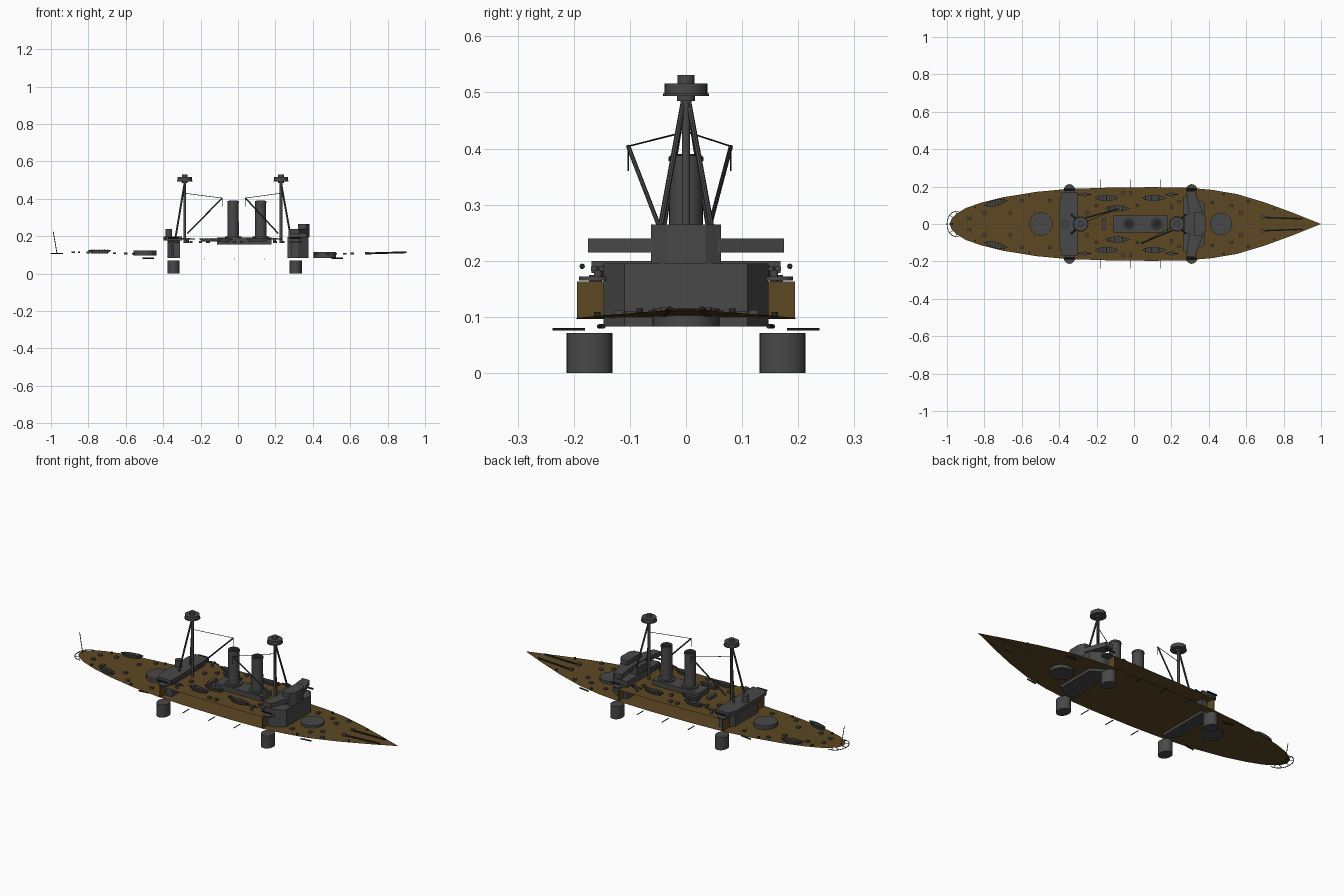
import bpy, bmesh, math
from mathutils import Vector

if "Cube" in bpy.data.objects:
    bpy.data.objects.remove(bpy.data.objects["Cube"], do_unlink=True)


def material(name, rgb):
    m = bpy.data.materials.new(name)
    m.use_nodes = True
    m.diffuse_color = (*rgb, 1)
    m.node_tree.nodes["Principled BSDF"].inputs["Base Color"].default_value = (*rgb, 1)
    return m


GREY = material("dark grey paint", (0.065, 0.065, 0.065))
WOOD = material("deck brown", (0.11, 0.064, 0.016))
BLACK = material("black fittings", (0.02, 0.02, 0.02))


def finish(name, bm, mat, smooth=False):
    me = bpy.data.meshes.new(name)
    bm.to_mesh(me)
    bm.free()
    me.materials.append(mat)
    ob = bpy.data.objects.new(name, me)
    bpy.context.collection.objects.link(ob)
    if smooth:
        bpy.context.view_layer.objects.active = ob
        ob.select_set(True)
        bpy.ops.object.shade_smooth_by_angle(angle=math.radians(40))
        ob.select_set(False)
    return ob


def prism(name, outline, z0, z1, mat=GREY, base=1.0, smooth=False):
    """Closed solid over a plan outline; base scales the lower ring."""
    bm = bmesh.new()
    n = len(outline)
    c = sum((Vector(p) for p in outline), Vector((0, 0))) / n
    lo = [bm.verts.new((*(c + (Vector(p) - c) * base), z0)) for p in outline]
    hi = [bm.verts.new((*p, z1)) for p in outline]
    bm.faces.new(lo[::-1])
    bm.faces.new(hi)
    for i in range(n):
        j = (i + 1) % n
        bm.faces.new((lo[i], lo[j], hi[j], hi[i]))
    bmesh.ops.recalc_face_normals(bm, faces=bm.faces)
    return finish(name, bm, mat, smooth)


def box(name, x0, x1, y0, y1, z0, z1, mat=GREY):
    return prism(name, [(x0, y0), (x1, y0), (x1, y1), (x0, y1)], z0, z1, mat)


def drum(name, x, y, z0, z1, rx, ry=None, base=1.0, mat=GREY, n=28):
    ry = ry or rx
    ring = [(x + rx * math.cos(math.tau * i / n), y + ry * math.sin(math.tau * i / n)) for i in range(n)]
    return prism(name, ring, z0, z1, mat, base, True)


def rod(name, p, q, r, mat=GREY, n=8):
    p, q = Vector(p), Vector(q)
    bm = bmesh.new()
    bmesh.ops.create_cone(bm, cap_ends=True, segments=n, radius1=r, radius2=r, depth=(q - p).length)
    rot = (q - p).to_track_quat("Z", "Y").to_matrix()
    for v in bm.verts:
        v.co = rot @ v.co + (p + q) / 2
    return finish(name, bm, mat, True)


# Plan profile: station and half width
PLAN = [(-0.985, 0), (-0.975, 0.03), (-0.95, 0.055), (-0.9, 0.085), (-0.82, 0.113), (-0.7, 0.143),
        (-0.52, 0.172), (-0.36, 0.187), (-0.15, 0.194), (0.1, 0.197), (0.29, 0.194), (0.42, 0.182),
        (0.55, 0.16), (0.7, 0.115), (0.85, 0.06), (1, 0)]


def half(x):
    for (a, wa), (b, wb) in zip(PLAN, PLAN[1:]):
        if a <= x <= b:
            return wa + (wb - wa) * (x - a) / (b - a)
    return 0


def sheer(x):
    return 0.096 + 0.019 * x * x


def deck(name, xs, height):
    bm = bmesh.new()
    rows = [[bm.verts.new((x, s * half(x), height(x))) for s in (-1, 0, 1)] for x in xs]
    for a, b in zip(rows, rows[1:]):
        for k in (0, 1):
            bm.faces.new((a[k], b[k], b[k + 1], a[k + 1]))
    bmesh.ops.remove_doubles(bm, verts=bm.verts, dist=0.0001)
    return finish(name, bm, WOOD)


# Decks and the transverse bulkheads; the sides between them are open
AFT, FORE, TOP = -0.36, 0.29, 0.163
deck("main_deck", [p[0] for p in PLAN], sheer)
deck("upper_deck", [p[0] for p in PLAN if AFT <= p[0] <= FORE], lambda x: TOP)
for name, x in (("aft_bulkhead", AFT + 0.003), ("fore_bulkhead", FORE - 0.003)):
    box(name, x - 0.002, x + 0.002, -half(x), half(x), sheer(x), TOP, WOOD)

# Barbettes
drum("fore_barbette", 0.465, 0, 0.083, 0.115, 0.06)
drum("aft_barbette", -0.497, 0, 0.097, 0.123, 0.062)

# Fore citadel, conning tower and bridge
prism("fore_citadel", [(0.265, -0.147), (0.32, -0.147), (0.378, -0.11), (0.378, 0.11), (0.32, 0.147), (0.265, 0.147)],
      0.083, 0.195)
prism("conning_tower", [(0.32, -0.062), (0.365, -0.062), (0.382, -0.035), (0.382, 0.035), (0.365, 0.062), (0.32, 0.062)],
      0.195, 0.265)
box("chart_house", 0.27, 0.32, -0.05, 0.05, 0.195, 0.235)
prism("fore_bridge", [(0.28, -0.175), (0.325, -0.175), (0.368, -0.06), (0.368, 0.06), (0.325, 0.175), (0.28, 0.175),
                      (0.295, 0.05), (0.295, -0.05)], 0.215, 0.24)

# Aft citadel and bridge
prism("aft_citadel", [(-0.31, -0.147), (-0.31, 0.147), (-0.345, 0.147), (-0.378, 0.1), (-0.378, -0.1), (-0.345, -0.147)],
      0.083, 0.18)
prism("aft_bridge", [(-0.3, -0.168), (-0.3, 0.168), (-0.385, 0.168), (-0.398, 0.12), (-0.398, -0.12), (-0.385, -0.168)],
      0.178, 0.2)
drum("aft_control_post", -0.37, 0, 0.2, 0.238, 0.018)

# Funnel casing and funnels
box("funnel_casing", -0.113, 0.178, -0.045, 0.045, 0.155, 0.192)
for x in (-0.026, 0.121):
    drum("funnel_base", x, 0, 0.192, 0.2, 0.044)
    drum("funnel", x, 0, 0.2, 0.388, 0.029, base=1.06)
    drum("funnel_rim", x, 0, 0.378, 0.385, 0.031)
    drum("funnel_mouth", x, 0, 0.387, 0.39, 0.023, mat=BLACK)

# Tripod masts with fighting tops, cargo booms and stays
for x, lean, foot, base, tip in ((-0.285, -0.048, 0.2, TOP, (-0.085, 0.08, 0.404)),
                                 (0.23, 0.045, 0.235, TOP, (0.04, -0.103, 0.404))):
    rod("mast", (x, 0, base), (x, 0, 0.5), 0.0075, n=12)
    for s in (-1, 1):
        rod("mast_leg", (x + lean, s * 0.05, foot), (x, s * 0.004, 0.486), 0.005)
    drum("top_bracket", x, 0, 0.485, 0.495, 0.016)
    drum("top_floor", x, 0, 0.494, 0.498, 0.041)
    drum("fighting_top", x, 0, 0.498, 0.516, 0.038)
    drum("lookout", x, 0, 0.516, 0.531, 0.015)
    heel = (x + math.copysign(0.015, -x), math.copysign(0.03, tip[1]), 0.215)
    rod("cargo_boom", heel, tip, 0.004)
    rod("boom_stay", tip, (x, 0, 0.43), 0.0015, BLACK, 6)
    rod("boom_fall", tip, (tip[0], tip[1], 0.36), 0.0015, BLACK, 6)


# Ship's boats, with a cross strip of thwarts
def boat(x, y, z, angle=0.0, length=0.13):
    ca, sa = math.cos(angle), math.sin(angle)

    def place(u, v):
        return (x + u * ca - v * sa, y + u * sa + v * ca)

    us = [length * (i / 8 - 0.5) for i in range(9)]
    wide = [0.016 * (1 - abs(2 * u / length) ** 2.4) for u in us]
    outline = [place(u, -w) for u, w in zip(us, wide)] + [place(u, w) for u, w in list(zip(us, wide))[-2:0:-1]]
    prism("boat", outline, z, z + 0.018, GREY, 0.7)
    for k in range(-3, 4):
        u = k * length / 9
        rod("thwart", (*place(u, -0.011), z + 0.018), (*place(u, 0.011), z + 0.018), 0.002, BLACK, 6)


for s in (-1, 1):
    for x, y in ((-0.147, 0.139), (0.105, 0.139), (-0.09, 0.083)):
        boat(x, s * y, TOP + 0.008)
    boat(-0.74, s * 0.113, sheer(0.74) + 0.002, s * 0.22)

    # Lower gun drums and side guns
    for x in (-0.345, 0.308):
        drum("gun_drum", x, s * 0.172, 0, 0.071, 0.033, 0.041)
        drum("wing_mount", x, s * 0.163, 0.165, 0.172, 0.028)
        rod("wing_gun", (x - 0.03, s * 0.185, 0.19), (x + 0.03, s * 0.185, 0.19), 0.005, BLACK)
    for x in (-0.27, 0.195):
        drum("deck_gun_pedestal", x, s * 0.157, TOP, 0.185, 0.007)
        prism("deck_gun_shield", [(x - 0.03, s * 0.157), (x + 0.015, s * 0.145), (x + 0.015, s * 0.169)], 0.182, 0.19)
        rod("deck_gun_barrel", (x - 0.03, s * 0.157, 0.186), (x + 0.04, s * 0.157, 0.186), 0.003, BLACK)

    # Outrigged side booms below the deck edge
    for x in (-0.178, -0.017, 0.14):
        rod("side_boom", (x, s * 0.18, 0.078), (x, s * 0.238, 0.078), 0.0025, BLACK, 6)
    for x in (-0.48, 0.53):
        rod("low_gun", (x - 0.03, s * 0.155, 0.083), (x + 0.03, s * 0.147, 0.083), 0.004, BLACK)

    # Anchor chains and bow fittings
    rod("anchor_chain", (0.68, s * 0.036, sheer(0.68) + 0.003), (0.9, s * 0.028, sheer(0.9) + 0.003), 0.005, BLACK, 6)
    drum("capstan", 0.69, s * 0.036, sheer(0.69), sheer(0.69) + 0.012, 0.01)

    # Hatches, bollards and ventilators along the lower and upper decks
    for x, y in ((-0.88, 0.03), (-0.8, 0.06), (-0.66, 0.06), (-0.6, 0.125), (-0.45, 0.125), (0.42, 0.115),
                 (0.52, 0.1), (0.57, 0.06), (0.61, 0.12)):
        z = sheer(x)
        box("deck_hatch", x - 0.009, x + 0.009, s * y - 0.008, s * y + 0.008, z, z + 0.009)
    for x, y in ((-0.25, 0.06), (-0.2, 0.1), (-0.06, 0.165), (-0.02, 0.165), (0.02, 0.1), (0.2, 0.09), (0.24, 0.12)):
        box("upper_hatch", x - 0.008, x + 0.008, s * y - 0.008, s * y + 0.008, TOP, TOP + 0.012)
    for x in (-0.85, -0.56, 0.48, 0.75):
        y = s * (half(x) - 0.014)
        drum("bollard", x, y, sheer(x), sheer(x) + 0.008, 0.006, mat=BLACK, n=10)
box("centre_skylight", -0.17, -0.15, -0.03, 0.03, TOP, TOP + 0.015)

# Stern gallery rail and flagstaff
path = [(-0.945 + 0.055 * math.cos(a), 0.07 * math.sin(a), 0.108)
        for a in (math.radians(80 + 20 * i) for i in range(11))]
for a, b in zip(path, path[1:]):
    rod("stern_rail", a, b, 0.002, BLACK, 6)
for p in path[1:-1:2]:
    rod("rail_bracket", p, (-0.945, p[1] * 0.6, 0.11), 0.0015, BLACK, 6)
rod("flagstaff", (-0.968, 0, 0.11), (-0.988, 0, 0.225), 0.002, BLACK, 6)
